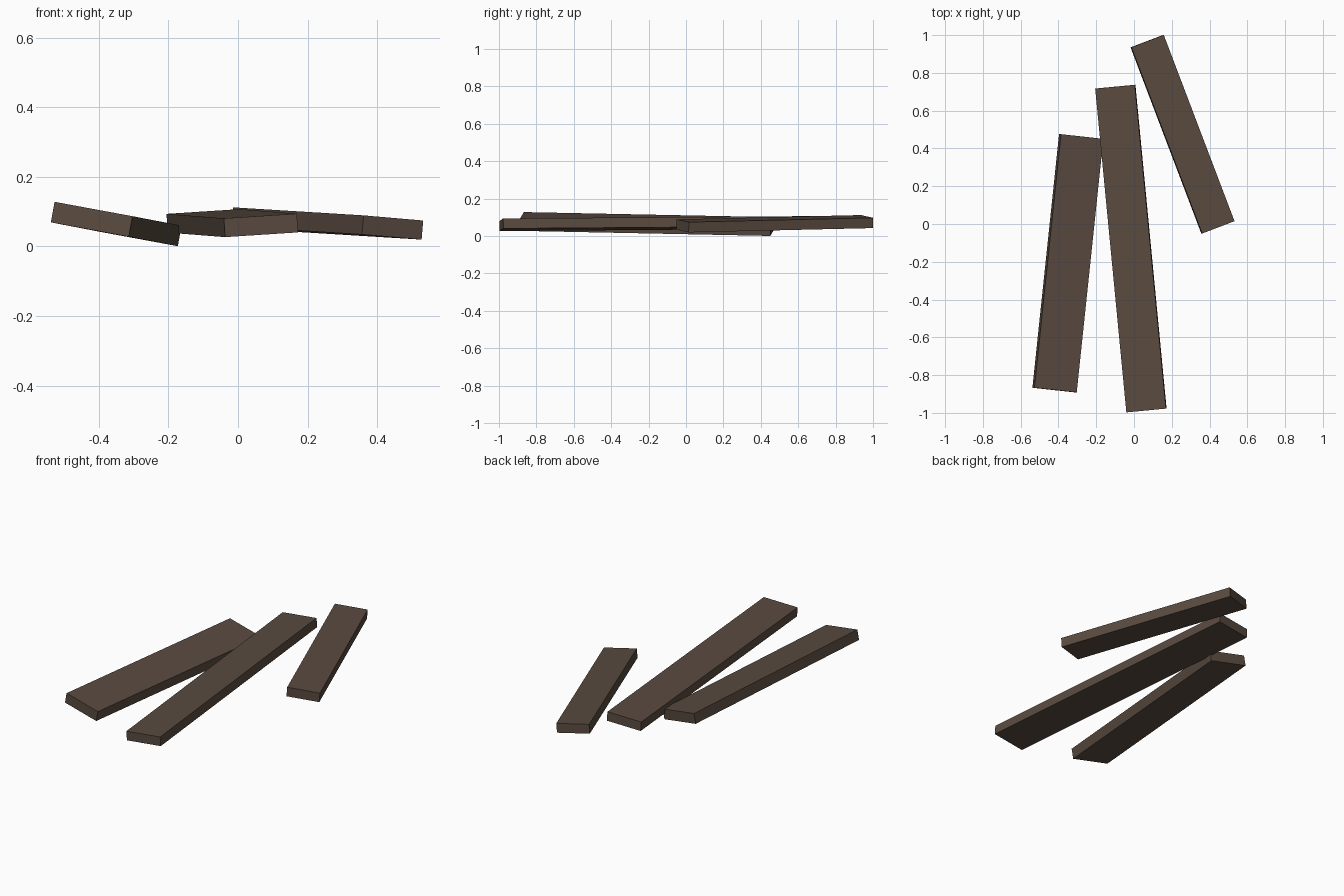
import bpy
from math import radians
from mathutils import Matrix, Vector

if "Cube" in bpy.data.objects:
    bpy.data.objects.remove(bpy.data.objects["Cube"])

# One dark brown wood colour
wood = bpy.data.materials.new("dark brown wood")
wood.diffuse_color = (0.100, 0.069, 0.051, 1)
wood.use_nodes = True
wood.node_tree.nodes["Principled BSDF"].inputs["Base Color"].default_value = wood.diffuse_color


def plank(name, size, centre, yaw, pitch, roll):
    """Box board lying along y, rolled, pitched, then turned about z (degrees)."""
    bpy.ops.mesh.primitive_cube_add(size=1)
    ob = bpy.context.object
    ob.name = name
    turn = (Matrix.Rotation(radians(yaw), 4, 'Z')
            @ Matrix.Rotation(radians(pitch), 4, 'X')
            @ Matrix.Rotation(radians(roll), 4, 'Y'))
    ob.data.transform(Matrix.Translation(Vector(centre)) @ turn
                      @ Matrix.Diagonal((*size, 1)))
    ob.data.materials.append(wood)
    return ob


# Three loose boards, each tilted slightly
plank("left_plank", (0.229, 1.35, 0.06), (-0.35, -0.208, 0.0645), -6.0, -1.15, 10.4)
plank("middle_plank", (0.211, 1.722, 0.054), (-0.0165, -0.13, 0.067), 5.5, 0.43, -3.7)
plank("right_plank", (0.184, 1.055, 0.055), (0.257, 0.475, 0.066), 20.8, 1.25, 4.6)
